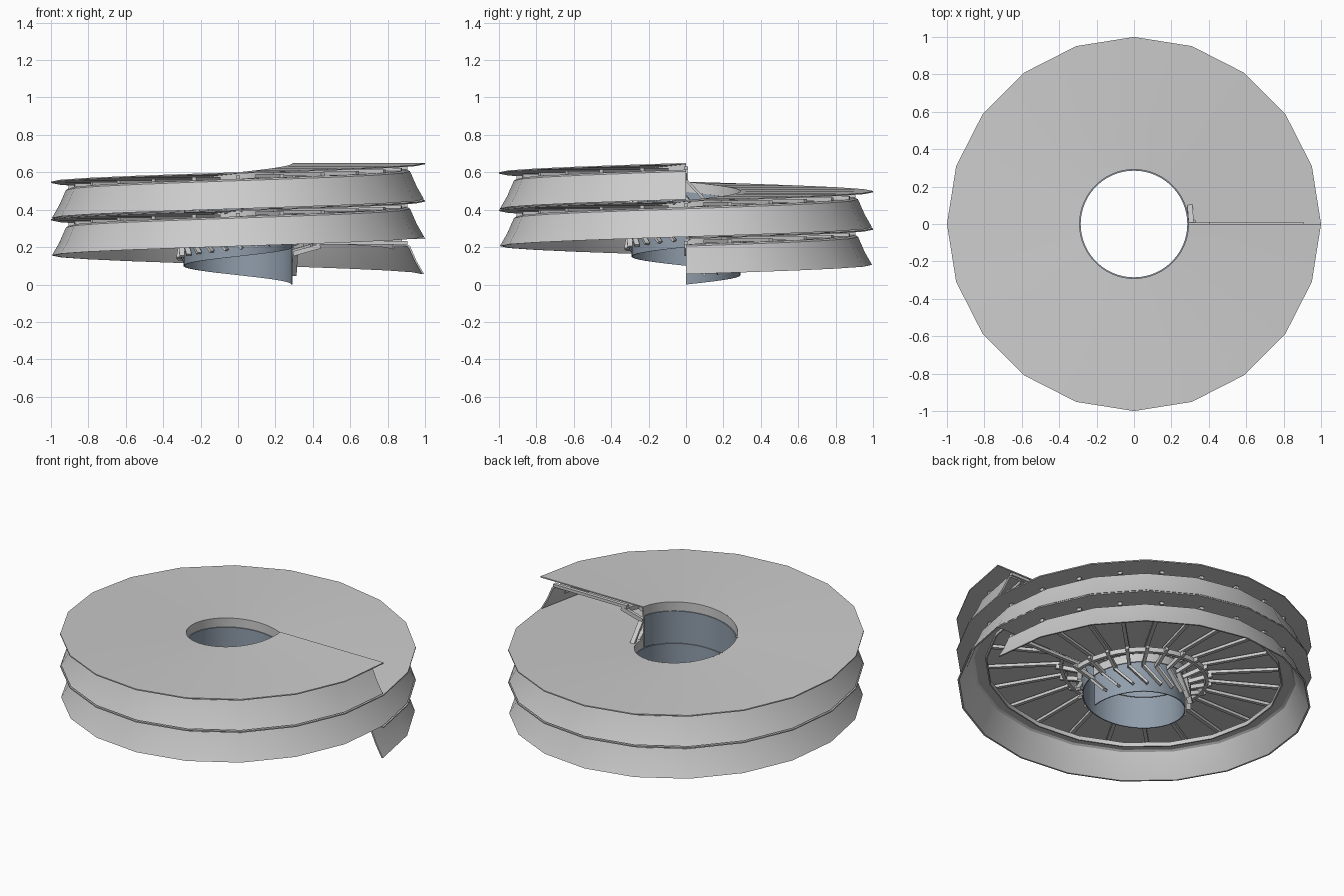
import bpy, math
from mathutils import Vector, Matrix

if "Cube" in bpy.data.objects:
    bpy.data.objects.remove(bpy.data.objects["Cube"])

TURNS, PITCH, BASE = 2, 0.2, 0.25


def helix(angle, r, dz):
    """Point at radius r, dz relative to the ramp surface at this angle."""
    return Vector((r * math.cos(angle), r * math.sin(angle),
                   BASE + PITCH * angle / math.tau + dz))


def make(name, verts, faces, smooth=True):
    me = bpy.data.meshes.new(name)
    me.from_pydata([tuple(v) for v in verts], [], faces)
    ob = bpy.data.objects.new(name, me)
    bpy.context.collection.objects.link(ob)
    bpy.ops.object.select_all(action='DESELECT')
    ob.select_set(True)
    bpy.context.view_layer.objects.active = ob
    bpy.ops.object.mode_set(mode='EDIT')
    bpy.ops.mesh.select_all(action='SELECT')
    bpy.ops.mesh.normals_make_consistent(inside=False)
    bpy.ops.object.mode_set(mode='OBJECT')
    if smooth:
        bpy.ops.object.shade_smooth_by_angle(angle=math.radians(30))
    return ob


def sweep(name, profile, segs):
    """Sweep a closed (radius, dz) profile along the spiral."""
    n, total = len(profile), segs * TURNS
    verts = [helix(math.tau * i / segs, r, z)
             for i in range(total + 1) for r, z in profile]
    faces = [(i * n + j, i * n + (j + 1) % n,
              (i + 1) * n + (j + 1) % n, (i + 1) * n + j)
             for i in range(total) for j in range(n)]
    faces += [tuple(range(n)), tuple(range(total * n, total * n + n))]
    return make(name, verts, faces)


def bars(name, start, end, twist, width, height, count=24):
    """Repeat a bar between two (radius, dz) points around the spiral."""
    verts, faces = [], []
    for k in range(count * TURNS + 1):
        a = math.tau * k / count
        p = helix(a, *start)
        q = helix(a + twist, end[0], end[1] - PITCH * twist / math.tau)
        d = (q - p).normalized()
        radial = Vector((math.cos(a), math.sin(a), 0))
        side = Vector((-radial.y, radial.x, 0)) if twist == 0 else radial
        side = (side - d * side.dot(d)).normalized()
        up = d.cross(side)
        b = len(verts)
        for c in (p, q):
            for s, t in ((-1, -1), (1, -1), (1, 1), (-1, 1)):
                verts.append(c + side * s * width / 2 + up * t * height / 2)
        faces += [tuple(b + i for i in f) for f in
                  ((0, 1, 2, 3), (4, 5, 6, 7), (0, 1, 5, 4),
                   (1, 2, 6, 5), (2, 3, 7, 6), (3, 0, 4, 7))]
    return make(name, verts, faces, smooth=False)


# Spiral deck
sweep("spiral_deck", [(0.296, 0), (1.0, 0), (1.0, -0.007), (0.296, -0.007)], 20)

# Flared outer skirt with its inward top flange and lip
sweep("outer_skirt", [(0.995, -0.195), (0.955, -0.125), (0.92, -0.045),
                      (0.905, -0.036), (0.83, -0.036), (0.83, -0.062),
                      (0.838, -0.062), (0.838, -0.044), (0.9, -0.044),
                      (0.912, -0.052), (0.945, -0.125), (0.985, -0.195)], 20)

# Inner collar and blue core wall
sweep("inner_collar", [(0.291, 0), (0.297, 0), (0.297, -0.06), (0.291, -0.06)], 80)
core = sweep("core_wall", [(0.285, -0.055), (0.291, -0.055),
                           (0.291, -0.25), (0.285, -0.25)], 80)
mat = bpy.data.materials.new("blue_grey")
mat.diffuse_color = (0.28, 0.34, 0.41, 1)
mat.use_nodes = True
mat.node_tree.nodes["Principled BSDF"].inputs["Base Color"].default_value = mat.diffuse_color
core.data.materials.append(mat)

# Ring beam under the deck near the core
sweep("inner_ring", [(0.40, -0.036), (0.42, -0.036),
                     (0.42, -0.065), (0.40, -0.065)], 40)

# Radial joists, short brackets and leaning struts
bars("radial_joists", (0.40, -0.027), (0.905, -0.027), 0, 0.022, 0.018)
bars("core_brackets", (0.295, -0.085), (0.44, -0.045), 0, 0.018, 0.025)
bars("leaning_struts", (0.306, -0.09), (0.316, -0.20), math.radians(19), 0.028, 0.014)
